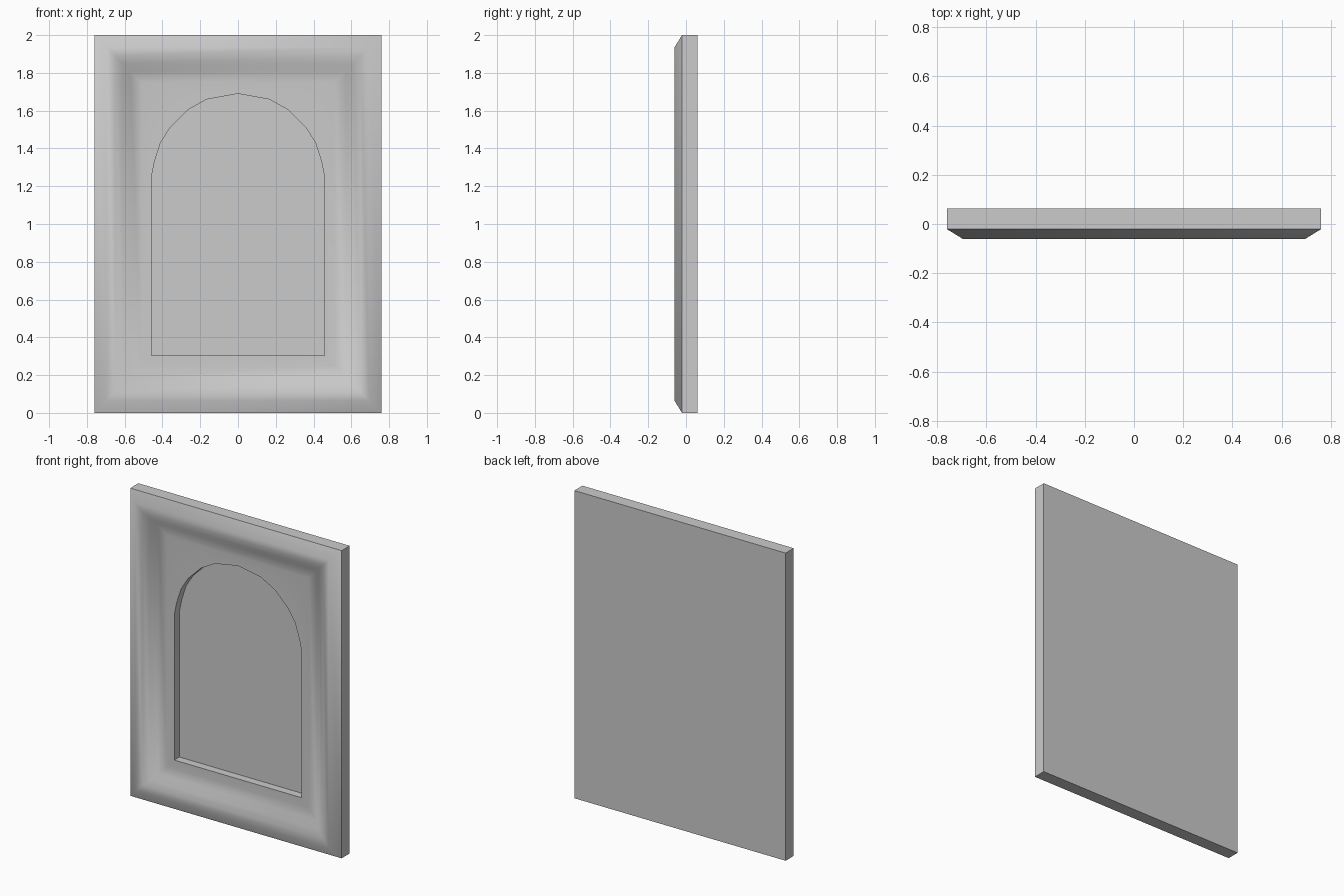
import bpy, bmesh

if "Cube" in bpy.data.objects:
    bpy.data.objects.remove(bpy.data.objects["Cube"])

W, H = 0.76, 2.0  # half width, height
MAT_Y, FLOOR_Y = 0.0, 0.052

# Moulding profile from back to mat: (inset from outer edge, y)
PROFILE = [(0, 0.062), (0, -0.021), (0.065, -0.061), (0.11, -0.054),
           (0.15, -0.036), (0.19, -0.006), (0.25, MAT_Y)]

# Right half of the arched opening, bottom to just before the peak: (x, z)
ARCH = [(0.458, 0.305), (0.458, 1.25), (0.442, 1.33), (0.41, 1.43), (0.36, 1.51),
        (0.265, 1.605), (0.165, 1.66)]
outline = ARCH + [(0, 1.69)] + [(-x, z) for x, z in reversed(ARCH)]


def ring(bm, points, y):
    return [bm.verts.new((x, y, z)) for x, z in points]


def bridge(bm, a, b):
    n = len(a)
    for i in range(n):
        bm.faces.new((a[i], a[(i + 1) % n], b[(i + 1) % n], b[i]))


def finish(name, bm, angle):
    bmesh.ops.recalc_face_normals(bm, faces=bm.faces)
    mesh = bpy.data.meshes.new(name)
    bm.to_mesh(mesh)
    bm.free()
    obj = bpy.data.objects.new(name, mesh)
    bpy.context.collection.objects.link(obj)
    bpy.ops.object.select_all(action='DESELECT')
    obj.select_set(True)
    bpy.context.view_layer.objects.active = obj
    bpy.ops.object.shade_smooth_by_angle(angle=angle)
    return obj


bm = bmesh.new()

# Moulded rectangular frame and back panel
rings = []
for d, y in PROFILE:
    x = W - d
    rings.append(ring(bm, [(x, d), (x, H - d), (-x, H - d), (-x, d)], y))
for a, b in zip(rings, rings[1:]):
    bridge(bm, a, b)
bm.faces.new(rings[0])

# Arched recess: side wall and floor
rim = ring(bm, outline, MAT_Y)
floor = ring(bm, outline, FLOOR_Y)
bridge(bm, rim, floor)
bm.faces.new(floor)

# Flat mat between the moulding and the arch, one side mirrored to the other
inner = rings[-1]  # bottom right, top right, top left, bottom left
peak = len(ARCH)
last = len(outline) - 1
bm.faces.new((inner[3], inner[0], rim[0], rim[last]))
for near, top, idx in ((inner[0], inner[1], lambda i: i),
                       (inner[3], inner[2], lambda i: last - i)):
    bm.faces.new((near, top, rim[idx(1)], rim[idx(0)]))
    for i in range(1, peak):
        bm.faces.new((top, rim[idx(i + 1)], rim[idx(i)]))
bm.faces.new((inner[1], inner[2], rim[peak]))

finish("arched_picture_frame", bm, 0.9)
